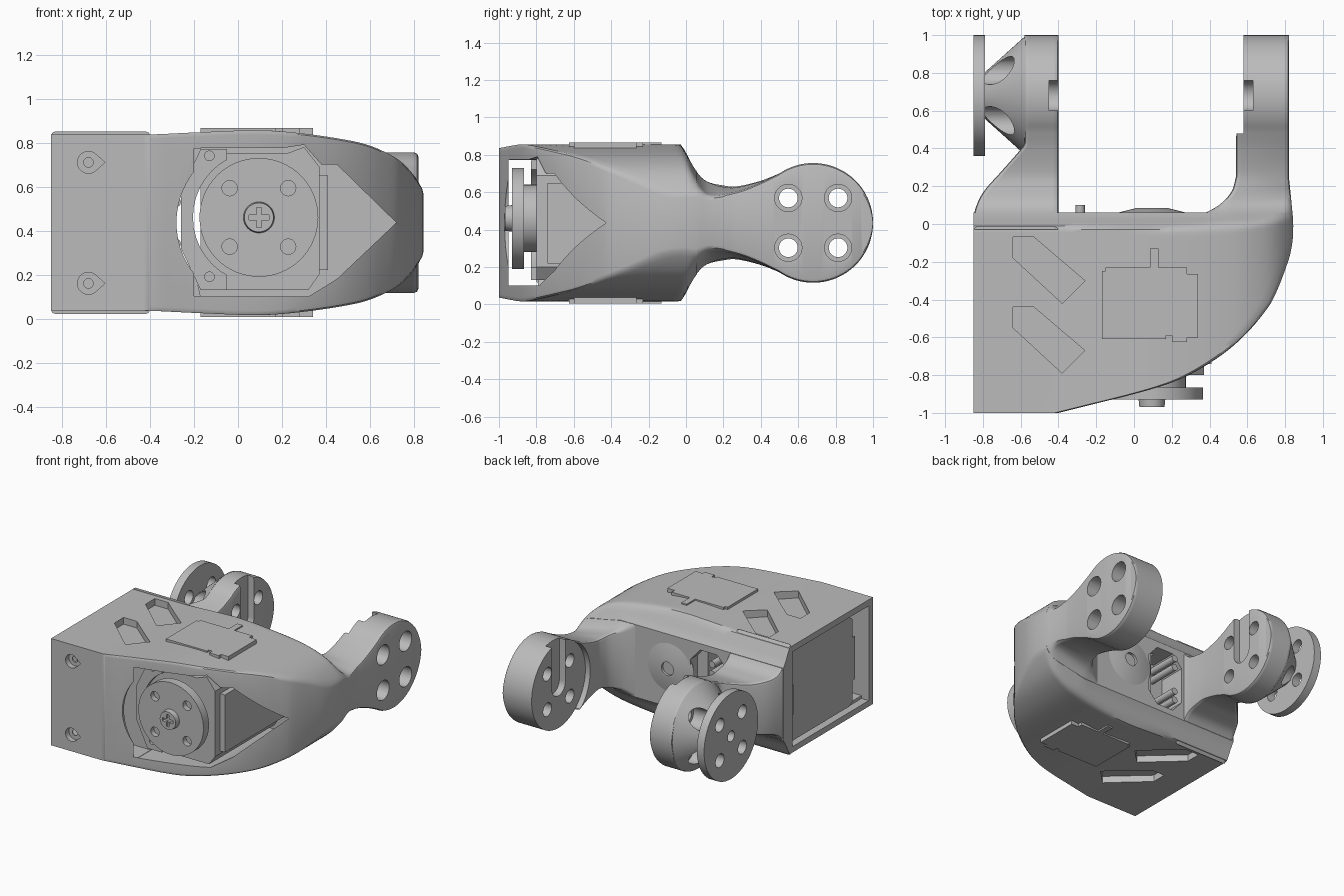
import bpy, bmesh, math

if "Cube" in bpy.data.objects:
    bpy.data.objects.remove(bpy.data.objects["Cube"])

grey = bpy.data.materials.new("light grey")
grey.use_nodes = True
grey.diffuse_color = (0.5, 0.5, 0.5, 1)
grey.node_tree.nodes["Principled BSDF"].inputs["Base Color"].default_value = (0.5, 0.5, 0.5, 1)
MID = 0.436          # height of the symmetry plane
HUB = (0.68, MID)    # knuckle centre (y, z)
R = 0.32             # knuckle radius
SHAFT = (0.095, 0.46)


def curve(*pts):
    """Smooth interpolation through points, constant outside."""
    def slope(i):
        a, b = pts[max(i - 1, 0)], pts[min(i + 1, len(pts) - 1)]
        return (b[1] - a[1]) / (b[0] - a[0])

    def f(t):
        if t <= pts[0][0]:
            return pts[0][1]
        for i in range(len(pts) - 1):
            (x0, y0), (x1, y1) = pts[i], pts[i + 1]
            if t <= x1:
                w, s = x1 - x0, (t - x0) / (x1 - x0)
                c = s * s * (3 - 2 * s)
                return (y0 + (y1 - y0) * c + w * slope(i) * s * (1 - s) ** 2
                        - w * slope(i + 1) * s * s * (1 - s))
        return pts[-1][1]
    return f


def make(name, bm):
    bmesh.ops.recalc_face_normals(bm, faces=bm.faces)
    me = bpy.data.meshes.new(name)
    bm.to_mesh(me)
    bm.free()
    ob = bpy.data.objects.new(name, me)
    me.materials.append(grey)
    bpy.context.collection.objects.link(ob)
    return ob


def prism(name, axis, pts, a, b, taper=1.0):
    """Extrude a 2D outline along an axis from a to b."""
    cx = sum(p[0] for p in pts) / len(pts)
    cy = sum(p[1] for p in pts) / len(pts)
    bm = bmesh.new()
    rings = []
    for t, k in ((a, 1.0), (b, taper)):
        ring = []
        for p, q in pts:
            u, v = cx + (p - cx) * k, cy + (q - cy) * k
            ring.append(bm.verts.new({'x': (t, u, v), 'y': (u, t, v), 'z': (u, v, t)}[axis]))
        rings.append(ring)
    n = len(pts)
    for i in range(n):
        j = (i + 1) % n
        bm.faces.new((rings[0][i], rings[0][j], rings[1][j], rings[1][i]))
    for ring in rings:
        bm.faces.new(ring)
    return make(name, bm)


def circle(c, r, n=40):
    return [(c[0] + r * math.cos(math.tau * i / n), c[1] + r * math.sin(math.tau * i / n))
            for i in range(n)]


def rect(u0, u1, v0, v1):
    return [(u0, v0), (u1, v0), (u1, v1), (u0, v1)]


def cut(ob, axis, pts, a, b):
    tool = prism("cutter", axis, pts, a, b)
    mod = ob.modifiers.new("cut", 'BOOLEAN')
    mod.operation, mod.solver, mod.object = 'DIFFERENCE', 'EXACT', tool
    bpy.context.view_layer.objects.active = ob
    bpy.ops.object.modifier_apply(modifier=mod.name)
    bpy.data.objects.remove(tool)


def slab(name, ys, xl, xr, h, soft_left):
    """Solid symmetric about MID: rows along y, half height h(x, y), soft rims."""
    bm = bmesh.new()
    r, cols, rows = 0.02, 36, []
    for y in ys:
        a, b = xl(y), xr(y)
        xs = [a, a + .005, a + r] + [a + r + (b - a - 2 * r) * i / cols for i in range(1, cols)]
        xs += [b - r, b - .005, b]
        row = []
        for x in xs:
            d = min(b - x, x - a if soft_left else r, r)
            z = max(h(x, y) - r + math.sqrt(max(r * r - (r - d) ** 2, 0)), 0.004)
            row.append((bm.verts.new((x, y, MID + z)), bm.verts.new((x, y, MID - z))))
        rows.append(row)
    for p, q in zip(rows, rows[1:]):
        for i in range(len(p) - 1):
            for k in (0, 1):
                bm.faces.new((p[i][k], p[i + 1][k], q[i + 1][k], q[i][k]))
        for i in (0, -1):
            bm.faces.new((p[i][0], p[i][1], q[i][1], q[i][0]))
    for p in (rows[0], rows[-1]):
        for i in range(len(p) - 1):
            bm.faces.new((p[i][0], p[i + 1][0], p[i + 1][1], p[i][1]))
    return make(name, bm)


def knuckle(neck):
    return lambda y: neck(y) if y < .5 else math.sqrt(max(R * R - (y - HUB[0]) ** 2, 0))


# outlines: outer side, roof across x, and the two necks
side = curve((-1, -.4), (-.95, -.2), (-.9, 0), (-.85, .17), (-.8, .29), (-.7, .455), (-.6, .575),
             (-.5, .665), (-.4, .735), (-.2, .815), (-.1, .838), (0, .843), (.1, .835), (.25, .82))
roof = curve((-.4, .4), (-.2, .41), (.1, .42), (.3, .405), (.5, .375), (.6, .35), (.7, .305),
             (.75, .27), (.8, .215), (.82, .185), (.845, .15))
left_neck = knuckle(curve((-.1, .45), (-.03, .42), (0, .375), (.04, .3), (.1, .23), (.2, .2),
                          (.27, .195), (.4, .225), (.5, .264)))
right_neck = knuckle(curve((-.1, .45), (-.03, .42), (0, .34), (.04, .24), (.1, .16), (.15, .145),
                           (.2, .15), (.3, .175), (.4, .215), (.5, .264)))


def height(x, y):
    """Half height of the housing, blending softly into the right arm."""
    t = min(max((x - .5) / .32, 0), 1)
    neck = left_neck(y) * (1 - t) + right_neck(y) * t
    top = roof(x) + max(0, y - .2) * 3
    k = .002 + .06 * min(max(x / .5, 0), 1)
    return min(top, neck) - max(k - abs(top - neck), 0) ** 2 / (4 * k)


def arm_rows(start):
    return ([start + (.5 - start) * i / 30 for i in range(30)]
            + [HUB[0] - R * math.cos(math.pi * (.31 + .69 * i / 30)) for i in range(31)])


# housing
body = slab("housing", [-1 + 1.06 * i / 60 for i in range(61)], lambda y: -.85, side, height, False)
arc = [(.095 - .375 * math.cos(t), MID + .375 * math.sin(t)) for t in
       [-1.1 + 2.0 * i / 20 for i in range(21)]]
window = [(-.17, .1)] + arc[4:-1] + [(-.17, .775), (.2, .775), (.3, .79), (.38, .7), (.45, .7),
                                    (.72, MID), (.45, .18), (.32, .1)]
cut(body, 'y', window, -1.1, -.03)
cut(body, 'x', rect(-.95, -.05, .08, .79), -.9, -.79)
cut(body, 'x', rect(-.95, -.79, .102, .773), -.9, .05)
for dy in (0, -.37):
    chevron = [(x, y + dy) for x, y in
               ((-.64, -.07), (-.53, -.07), (-.26, -.3), (-.38, -.42), (-.64, -.18))]
    for s in (-1, 1):
        cut(body, 'z', chevron, MID + s * .35, MID + s * .5)
for z in (.16, .71):
    drop = [(-.68 + .05 * math.cos(t), z + .05 * math.sin(t)) for t in
            [.8 + (math.tau - 1.6) * i / 20 for i in range(21)]] + [(-.605, z)]
    cut(body, 'y', drop, -1.1, -.96)
    cut(body, 'y', circle((-.68, z), .022, 16), -1.1, -.93)
# rear connector opening and its pins
cut(body, 'y', [(-.38, .3), (-.3, .21), (-.16, .21), (-.08, .3), (-.08, .57), (-.16, .66),
                (-.3, .66), (-.38, .57)], -.15, .2)
parts = [body]
for i, z in enumerate((.27, .34, .53, .6)):
    parts.append(prism(f"connector_pin_{i + 1}", 'y', circle((-.285, z), .025, 16), -.18, .1))

# rear bearing dome
dome = prism("rear_bearing_dome", 'y', circle(SHAFT, .2, 64), .055, .085, .4)
cut(dome, 'y', circle(SHAFT, .05, 24), .065, .2)
parts.append(dome)

# side panel
parts.append(prism("side_panel", 'x', [(-.8, .12), (-.76, .1), (-.07, .1), (-.07, .77), (-.76, .77),
             (-.8, .74), (-.8, .6), (-.83, .6), (-.83, .28), (-.8, .28)], -.82, -.775))
parts.append(prism("panel_latch", 'x', rect(-.09, -.05, .3, .52), -.83, -.77))

# top and bottom cover plates
cover = [(-.17, -.61), (.17, -.61), (.17, -.59), (.2, -.59), (.2, -.625), (.28, -.625), (.28, -.6),
         (.34, -.6), (.34, -.265), (.28, -.265), (.28, -.23), (.13, -.23), (.13, -.13), (.085, -.13),
         (.085, -.23), (-.15, -.23), (-.15, -.25), (-.17, -.25)]
for nm, s in (("top", 1), ("bottom", -1)):
    parts.append(prism(nm + "_cover_plate", 'z', cover, MID + s * .38, MID + s * .43))

# motor behind the front window
parts.append(prism("motor_block", 'y', [(-.17, .13), (.32, .13), (.37, .2), (.37, .69), (.3, .78),
             (.22, .75), (-.17, .75)], -.8, -.02))
parts.append(prism("motor_side_rail", 'y', rect(.365, .41, .22, .65), -.74, -.02))
flange = prism("motor_flange", 'y', [(-.26, .32), (-.17, .13), (-.05, .13), (-.05, .77), (-.17, .77),
               (-.26, .58)], -.83, -.79)
cut(flange, 'y', circle(SHAFT, .3), -.9, -.7)
for z in (.19, .74):
    cut(flange, 'y', circle((-.13, z), .022, 16), -.9, -.8)
parts.append(flange)
parts.append(prism("horn_hub", 'y', circle(SHAFT, .18), -.87, -.79))
horn = prism("drive_horn", 'y', circle(SHAFT, .27, 64), -.93, -.865)
for dx in (-.133, .133):
    for dz in (-.133, .133):
        cut(horn, 'y', circle((SHAFT[0] + dx, SHAFT[1] + dz), .035, 20), -1, -.89)
parts.append(horn)
screw = prism("horn_screw", 'y', circle(SHAFT, .072, 32), -.92, -.968, .92)
for w, t in ((.045, .012), (.012, .045)):
    cut(screw, 'y', rect(SHAFT[0] - w, SHAFT[0] + w, SHAFT[1] - t, SHAFT[1] + t), -1, -.945)
parts.append(screw)

# right arm, with clearance step and horn slot on its inner face
inner = curve((.02, .3), (.05, .36), (.1, .45), (.17, .515), (.25, .54))
right_arm = slab("right_arm", arm_rows(0), inner, side,
                 lambda x, y: height(x, y) - .004 * max(0, 1 - y * 5), True)
cut(right_arm, 'x', circle(HUB, R - .003, 64), .4, .58)
cut(right_arm, 'x', rect(.48, 1.1, 0, .9), .4, .58)
# left arm
outer = curve((0, -.85), (.06, -.845), (.12, -.825), (.18, -.79), (.27, -.71), (.36, -.63), (.42, -.58))
left_arm = slab("left_arm", arm_rows(-.03), outer, lambda y: -.4,
                lambda x, y: left_neck(y) - .004 * max(0, 1 - y * 5), True)
# output cone and disc on the left arm
cone = prism("output_cone", 'x', circle(HUB, R - .004, 64), -.575, -.8, .36)
disc = prism("output_disc", 'x', circle(HUB, R, 64), -.85, -.79)
cut(disc, 'x', circle(HUB, .04, 24), -.9, -.7)
for ob, face in ((right_arm, .58), (left_arm, -.4)):
    s = 1 if face > 0 else -1
    slot = [(HUB[0] + .08 * math.cos(t), MID + .08 * math.sin(t)) for t in
            [math.pi + math.pi * i / 16 for i in range(17)]] + [(.76, .9), (.6, .9)]
    cut(ob, 'x', slot, face - s * .1, face + s * .05)
for y in (.547, .813):
    for z in (MID - .133, MID + .133):
        for ob in (right_arm, left_arm, disc):
            cut(ob, 'x', circle((y, z), .05, 28), -1, 1)
        cut(right_arm, 'x', circle((y, z), .073, 28), .67, 1)
        cut(cone, 'x', circle((y, z), .075, 28), -1, -.5)
parts += [right_arm, left_arm, cone, disc]

# soft shading with crisp edges
for ob in bpy.context.view_layer.objects:
    ob.select_set(ob in parts)
bpy.context.view_layer.objects.active = body
bpy.ops.object.shade_smooth_by_angle(angle=math.radians(32))
